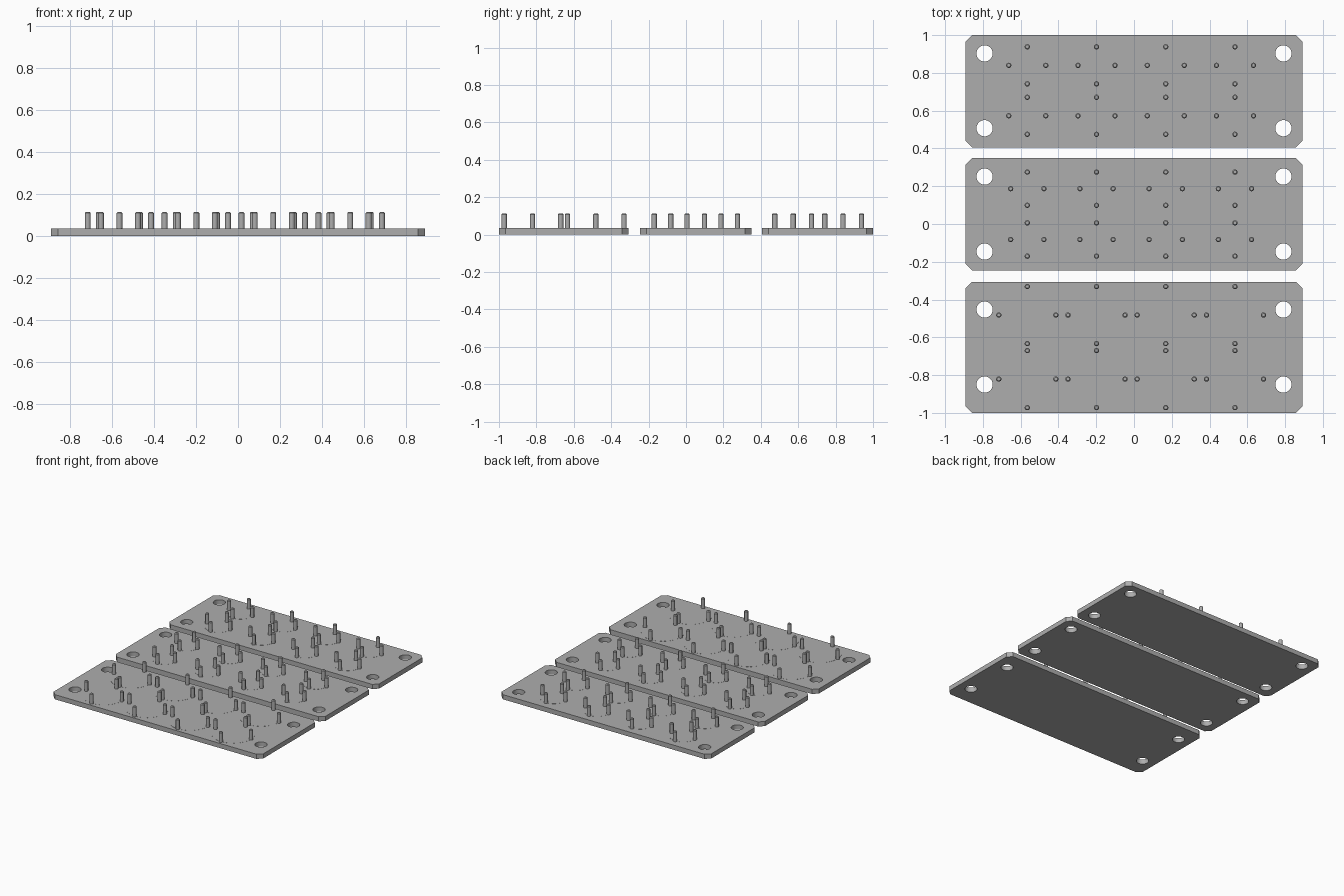
import bpy, bmesh, math
from mathutils import Matrix

if "Cube" in bpy.data.objects:
    bpy.data.objects.remove(bpy.data.objects["Cube"])

T = 0.036          # plate thickness
PIN_TOP = 0.114
PIN_R = 0.014
COLS = [-0.565 + 0.3665 * i for i in range(4)]

grey = bpy.data.materials.new("grey")
grey.diffuse_color = (0.42, 0.42, 0.42, 1)
grey.use_nodes = True
grey.node_tree.nodes["Principled BSDF"].inputs["Base Color"].default_value = grey.diffuse_color


def add_loop(curve, pts):
    s = curve.splines.new('POLY')
    s.points.add(len(pts) - 1)
    for p, (x, y) in zip(s.points, pts):
        p.co = (x, y, 0, 1)
    s.use_cyclic_u = True


def finish(obj):
    obj.data.materials.clear()
    obj.data.materials.append(grey)
    bpy.ops.object.select_all(action='DESELECT')
    obj.select_set(True)
    bpy.context.view_layer.objects.active = obj
    bpy.ops.object.shade_smooth_by_angle(angle=math.radians(30))


def make_plate(name, y0, y1, hole_ys):
    # chamfered outline with four screw holes, extruded
    w, c = 0.892, 0.034
    cu = bpy.data.curves.new(name, 'CURVE')
    cu.dimensions, cu.fill_mode, cu.extrude = '2D', 'BOTH', T / 2
    add_loop(cu, [(-w + c, y0), (w - c, y0), (w, y0 + c), (w, y1 - c),
                  (w - c, y1), (-w + c, y1), (-w, y1 - c), (-w, y0 + c)])
    for hx in (-0.791, 0.791):
        for hy in hole_ys:
            add_loop(cu, [(hx + 0.043 * math.cos(a * math.tau / 40),
                           hy + 0.043 * math.sin(a * math.tau / 40)) for a in range(40)])
    obj = bpy.data.objects.new(name, cu)
    bpy.context.collection.objects.link(obj)
    bpy.ops.object.select_all(action='DESELECT')
    obj.select_set(True)
    bpy.context.view_layer.objects.active = obj
    bpy.ops.object.convert(target='MESH')
    obj = bpy.context.object
    for v in obj.data.vertices:
        v.co.z += T / 2
    finish(obj)


def cylinder(bm, x, y, z0, z1, r0, r1, n):
    bmesh.ops.create_cone(bm, cap_ends=True, segments=n, radius1=r0, radius2=r1,
                          depth=z1 - z0,
                          matrix=Matrix.Translation((x, y, (z0 + z1) / 2)))


def mesh_object(name, bm):
    me = bpy.data.meshes.new(name)
    bm.to_mesh(me)
    bm.free()
    obj = bpy.data.objects.new(name, me)
    bpy.context.collection.objects.link(obj)
    finish(obj)


def make_pins(prefix, rows, r):
    pins, marks = bmesh.new(), bmesh.new()
    for cy in rows:
        for cx in COLS:
            # faint round seat outlined on the plate
            cylinder(marks, cx, cy, T - 0.01, T + 0.0006, r, r, 48)
            # four locating pins with chamfered tips
            for k in range(4):
                a = k * math.pi / 2
                x, y = cx + r * math.cos(a), cy + r * math.sin(a)
                cylinder(pins, x, y, T - 0.01, PIN_TOP - 0.005, PIN_R, PIN_R, 20)
                cylinder(pins, x, y, PIN_TOP - 0.005, PIN_TOP, PIN_R, PIN_R - 0.005, 20)
    # weld shaft and tip, dropping the hidden caps between them
    bmesh.ops.remove_doubles(pins, verts=pins.verts, dist=0.0001)
    zc = PIN_TOP - 0.005
    inner = [f for f in pins.faces if all(abs(v.co.z - zc) < 1e-4 for v in f.verts)]
    bmesh.ops.delete(pins, geom=inner, context='FACES_ONLY')
    mesh_object(prefix + "_pins", pins)
    mesh_object(prefix + "_seats", marks)


# name, plate y range, screw hole rows, pin circle rows, pin circle radius
PLATES = [
    ("back", 0.406, 1.0, (0.507, 0.903), (0.573, 0.840), 0.098),
    ("middle", -0.245, 0.349, (-0.146, 0.251), (-0.082, 0.187), 0.088),
    ("front", -1.0, -0.307, (-0.850, -0.453), (-0.821, -0.482), 0.151),
]
for name, y0, y1, holes, rows, r in PLATES:
    make_plate(name + "_plate", y0, y1, holes)
    make_pins(name, rows, r)
